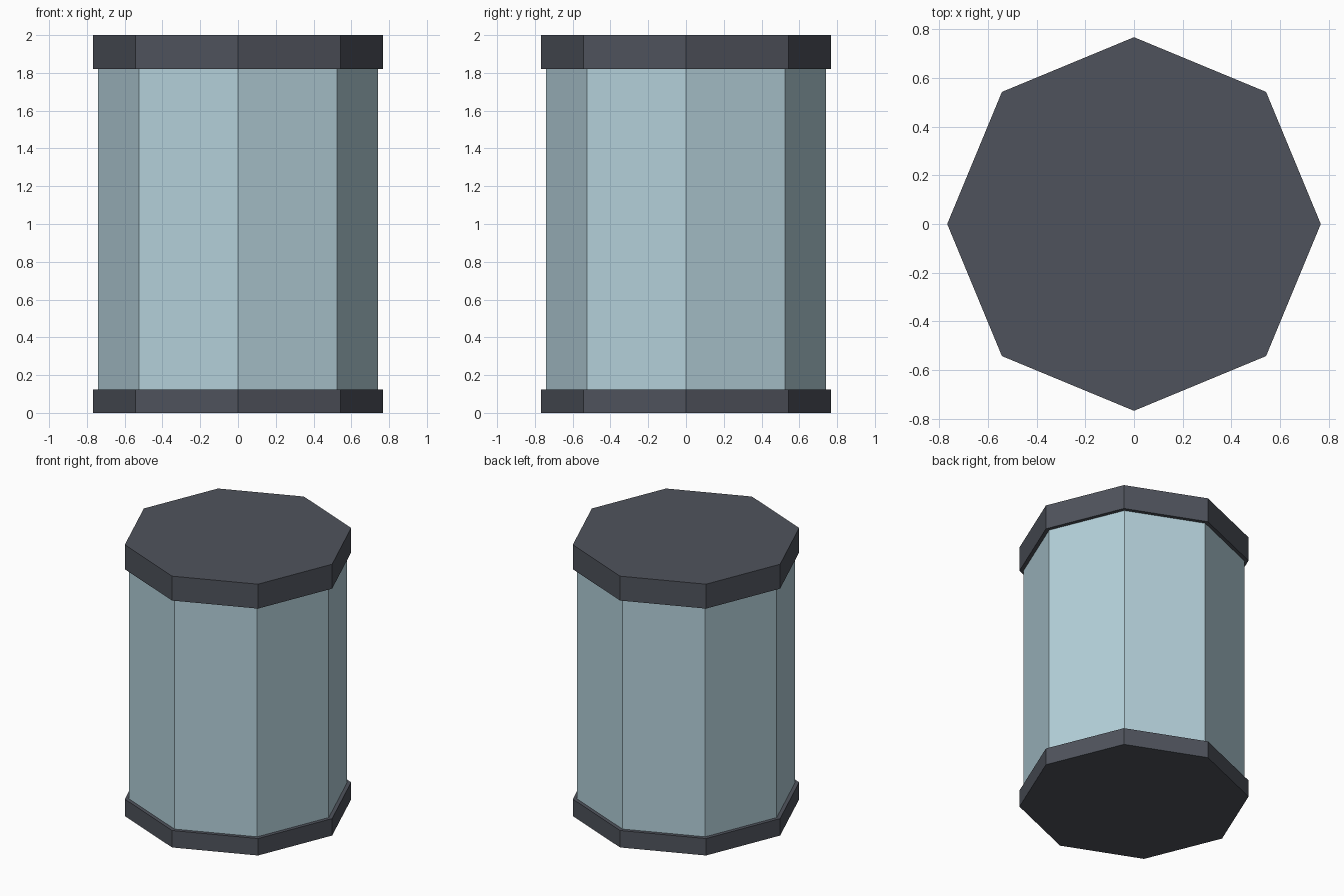
import bpy
import math

if "Cube" in bpy.data.objects:
    bpy.data.objects.remove(bpy.data.objects["Cube"])


def material(name, color):
    m = bpy.data.materials.new(name)
    m.diffuse_color = (*color, 1.0)
    m.use_nodes = True
    m.node_tree.nodes["Principled BSDF"].inputs["Base Color"].default_value = m.diffuse_color
    return m


pale_blue = material("pale blue", (0.456, 0.631, 0.701))
dark_grey = material("dark grey", (0.078, 0.086, 0.107))


def octagon(name, radius, z0, z1, mat):
    """Flat-shaded octagonal prism with corners on the x and y axes."""
    bpy.ops.mesh.primitive_cylinder_add(
        vertices=8, radius=radius, depth=z1 - z0, location=(0, 0, (z0 + z1) / 2))
    ob = bpy.context.object
    ob.name = name
    ob.data.materials.append(mat)
    return ob


# Tank body, ends hidden inside the caps
octagon("tank_body", 0.74, 0.01, 1.9, pale_blue)
# Bottom and top caps
octagon("bottom_cap", 0.768, 0.0, 0.125, dark_grey)
octagon("top_cap", 0.768, 1.82, 2.0, dark_grey)
